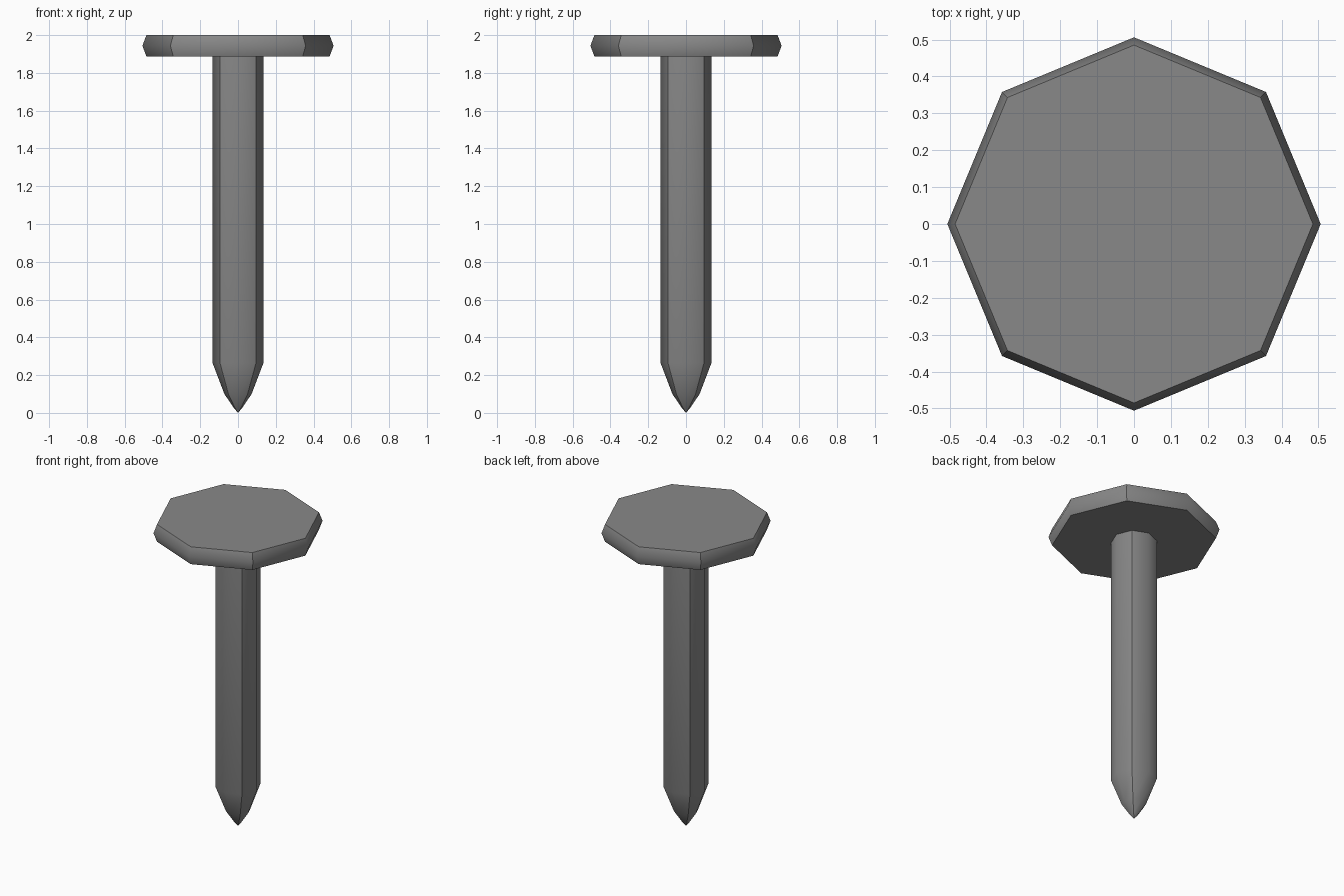
import bpy, bmesh, math

if "Cube" in bpy.data.objects:
    bpy.data.objects.remove(bpy.data.objects["Cube"])

steel = bpy.data.materials.new("grey steel")
steel.diffuse_color = (0.25, 0.25, 0.25, 1)
steel.use_nodes = True
steel.node_tree.nodes["Principled BSDF"].inputs["Base Color"].default_value = steel.diffuse_color
SIDES = 8


def lathe(name, profile, sharp_caps):
    """Spin (radius, z) points, listed bottom to top, into an 8-sided solid."""
    bm = bmesh.new()
    rings = []
    for r, z in profile:
        if r == 0:
            rings.append([bm.verts.new((0, 0, z))] * SIDES)
        else:
            rings.append([bm.verts.new((r * math.cos(i * math.tau / SIDES),
                                        r * math.sin(i * math.tau / SIDES), z))
                          for i in range(SIDES)])
    for lo, hi in zip(rings, rings[1:]):
        for i in range(SIDES):
            j = (i + 1) % SIDES
            corners = list(dict.fromkeys((lo[i], lo[j], hi[j], hi[i])))
            bm.faces.new(corners)
    for ring in (rings[0], rings[-1]):
        if ring[0] is not ring[1]:
            cap = bm.faces.new(ring)
            if sharp_caps:
                for e in cap.edges:
                    e.smooth = False
    bmesh.ops.recalc_face_normals(bm, faces=bm.faces)
    for f in bm.faces:
        f.smooth = True
    # Lengthwise edges on the diagonals are hard, the others are soft
    for i in range(1, SIDES, 2):
        for lo, hi in zip(rings, rings[1:]):
            e = bm.edges.get((lo[i], hi[i]))
            if e:
                e.smooth = False
    mesh = bpy.data.meshes.new(name)
    bm.to_mesh(mesh)
    bm.free()
    mesh.materials.append(steel)
    obj = bpy.data.objects.new(name, mesh)
    bpy.context.collection.objects.link(obj)
    return obj


# Shaft with curved point
lathe("shaft", [(0, 0.0), (0.025, 0.03), (0.072, 0.10),
                (0.135, 0.265), (0.135, 1.89)], True)
# Flat head with a ridged rim
lathe("head", [(0.485, 1.887), (0.506, 1.944), (0.485, 2.0)], True)
